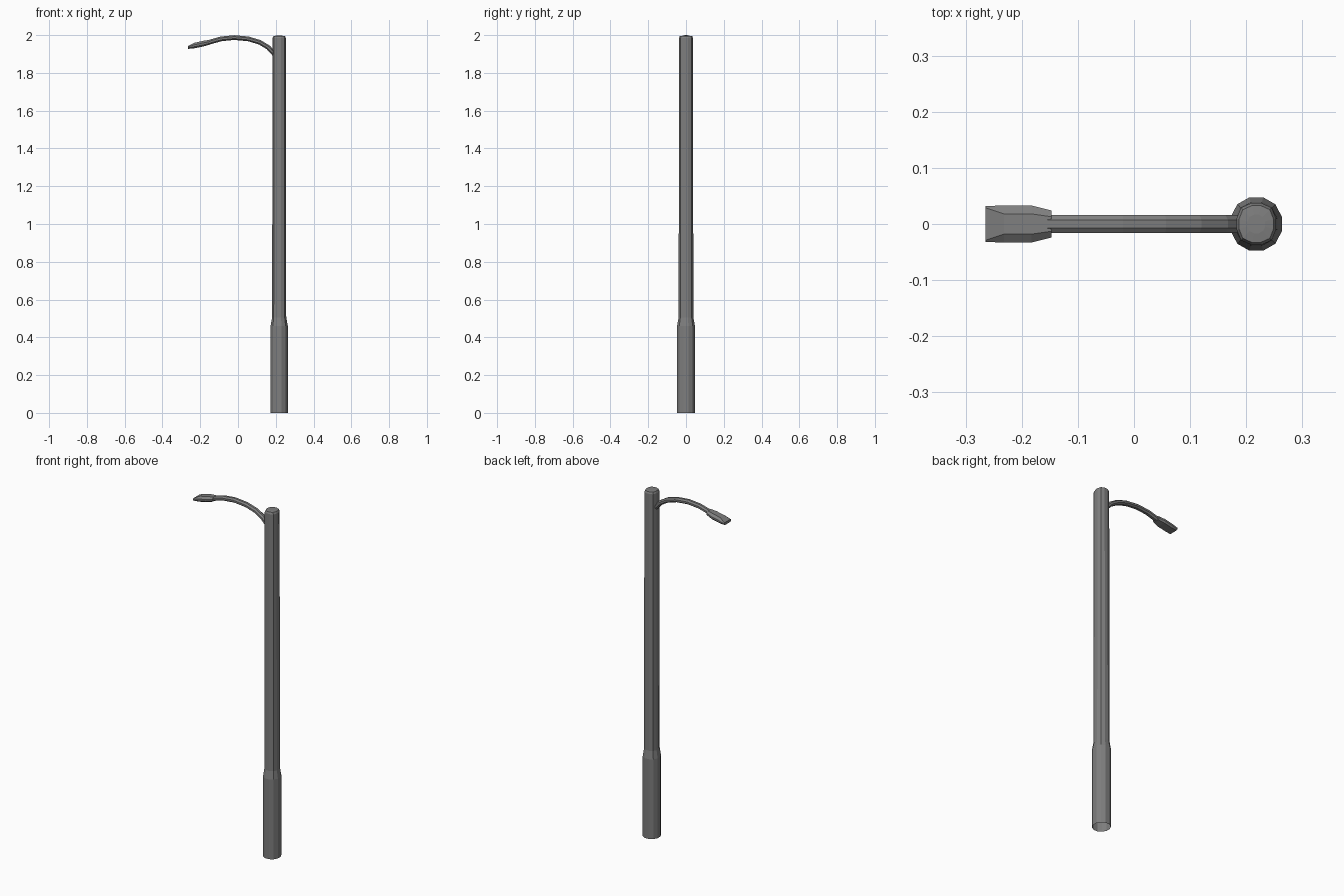
import bpy, bmesh, math
from mathutils import Vector

if "Cube" in bpy.data.objects:
    bpy.data.objects.remove(bpy.data.objects["Cube"])

grey = bpy.data.materials.new("lamp grey")
grey.diffuse_color = (0.21, 0.21, 0.21, 1)
grey.use_nodes = True
grey.node_tree.nodes["Principled BSDF"].inputs["Base Color"].default_value = grey.diffuse_color


def loft(name, rings, cap_start=True, cap_end=True):
    """Skin a list of equal-length point rings into one object."""
    bm = bmesh.new()
    loops = [[bm.verts.new(p) for p in ring] for ring in rings]
    n = len(loops[0])
    for a, b in zip(loops, loops[1:]):
        for i in range(n):
            j = (i + 1) % n
            bm.faces.new((a[i], a[j], b[j], b[i]))
    if cap_start:
        bm.faces.new(loops[0][::-1])
    if cap_end:
        bm.faces.new(loops[-1])
    bmesh.ops.recalc_face_normals(bm, faces=bm.faces[:])
    me = bpy.data.meshes.new(name)
    bm.to_mesh(me)
    bm.free()
    me.materials.append(grey)
    ob = bpy.data.objects.new(name, me)
    bpy.context.collection.objects.link(ob)
    return ob


# Pole: open at the bottom, thick sleeve, tapered shoulder, softly domed top
PX, SIDES = 0.218, 12


def pole_ring(z, rx, ry, square):
    pts = []
    for i in range(SIDES):
        t = math.tau * (i + 0.5) / SIDES
        c, s = math.cos(t), math.sin(t)
        k = (abs(c) ** square + abs(s) ** square) ** (-1 / square)
        pts.append((PX + rx * c * k, ry * s * k, z))
    return pts


pole_profile = [(0, .047, .049, 2.1), (.46, .047, .049, 2.1), (.505, .038, .0395, 2.5),
                (1.985, .0355, .0375, 2.7), (1.995, .031, .033, 2.7), (1.997, .016, .017, 2.3)]
loft("pole", [pole_ring(*p) for p in pole_profile], cap_start=False)

# Curved arm: octagonal tube swept along a path in the xz plane
path = [(.205, 1.885), (.185, 1.908), (.16, 1.935), (.115, 1.962), (.055, 1.980),
        (-.02, 1.987), (-.09, 1.980), (-.15, 1.963), (-.17, 1.957)]
arm = []
for i, (x, z) in enumerate(path):
    a, b = path[max(i - 1, 0)], path[min(i + 1, len(path) - 1)]
    d = Vector((b[0] - a[0], 0, b[1] - a[1])).normalized()
    up = Vector((d.z, 0, -d.x))
    ring = []
    for k in range(8):
        t = math.tau * (k + 0.5) / 8
        ring.append(Vector((x, 0, z)) + up * (.0135 * math.sin(t))
                    + Vector((0, .0175 * math.cos(t), 0)))
    arm.append(ring)
loft("arm", arm)

# Lamp head: x, middle z, half width, top width, height up, depth down
sections = [(-.265, 1.936, .032, .029, .006, .009), (-.232, 1.944, .033, .018, .015, .014),
            (-.183, 1.954, .033, .018, .016, .014), (-.147, 1.962, .024, .013, .013, .012)]
head = []
for x, z, w, tw, up, dn in sections:
    head.append([(x, -w, z - dn * .4), (x, -w * .75, z - dn), (x, w * .75, z - dn),
                 (x, w, z - dn * .4), (x, w, z + up * .3), (x, tw, z + up),
                 (x, -tw, z + up), (x, -w, z + up * .3)])
loft("lamp_head", head)
